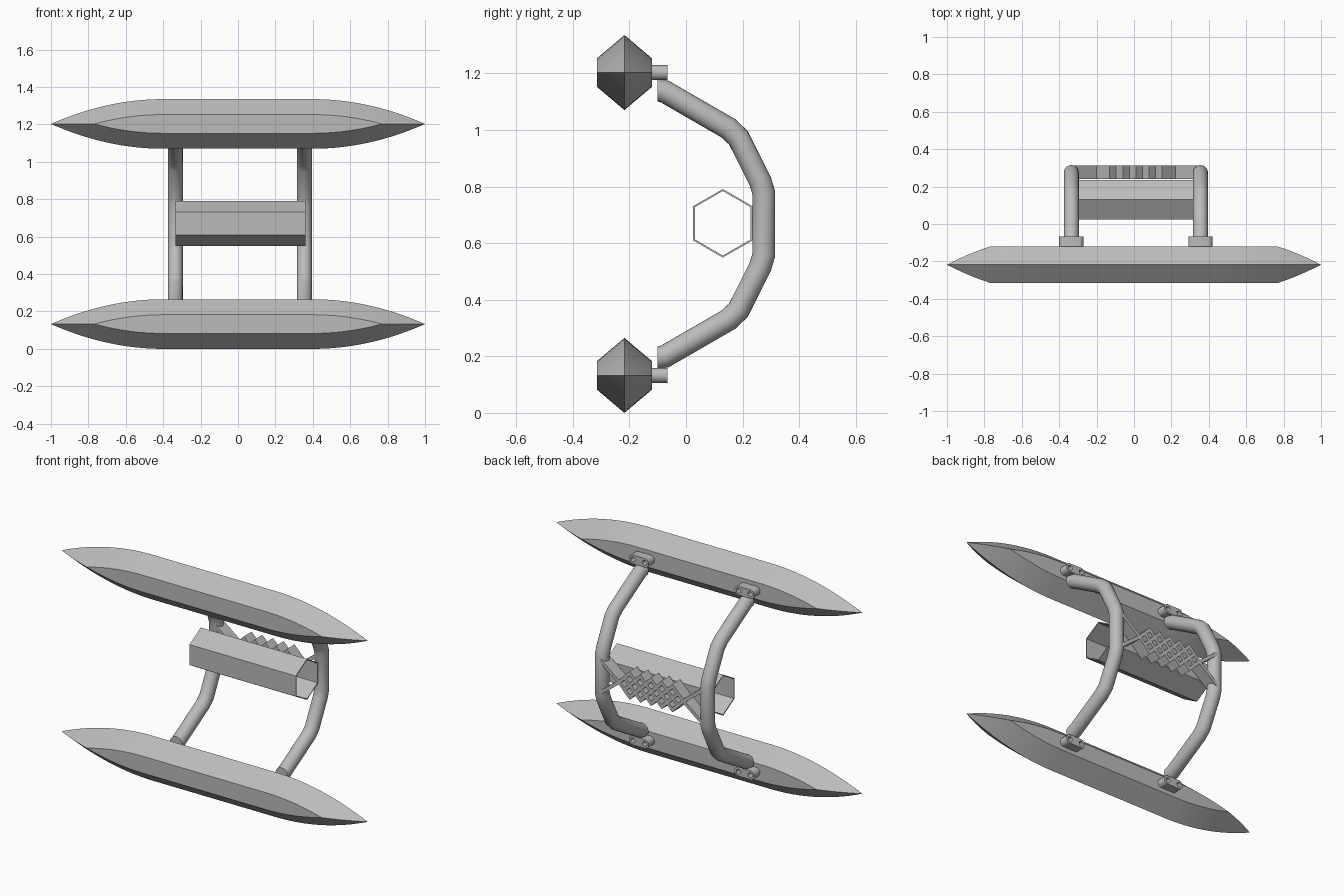
import bpy, bmesh, math
from mathutils import Vector, Matrix

if "Cube" in bpy.data.objects:
    bpy.data.objects.remove(bpy.data.objects["Cube"], do_unlink=True)

grey = bpy.data.materials.new("plain grey")
grey.use_nodes = True
grey.diffuse_color = (0.5, 0.5, 0.5, 1)
grey.node_tree.nodes["Principled BSDF"].inputs["Base Color"].default_value = (0.5, 0.5, 0.5, 1)

MID_Z = 0.6675
PIPE_X = (-0.335, 0.355)


def finish(name, bm, smooth=0):
    bmesh.ops.recalc_face_normals(bm, faces=bm.faces)
    mesh = bpy.data.meshes.new(name)
    bm.to_mesh(mesh)
    bm.free()
    mesh.materials.append(grey)
    ob = bpy.data.objects.new(name, mesh)
    bpy.context.collection.objects.link(ob)
    if smooth:
        bpy.ops.object.select_all(action='DESELECT')
        ob.select_set(True)
        bpy.context.view_layer.objects.active = ob
        bpy.ops.object.shade_smooth_by_angle(angle=math.radians(smooth))
    return ob


def loft(bm, rings, caps=True):
    """Skin a list of equally sized closed rings."""
    loops = [[bm.verts.new(p) for p in ring] for ring in rings]
    for a, b in zip(loops, loops[1:]):
        for i in range(len(a)):
            j = (i + 1) % len(a)
            bm.faces.new((a[i], a[j], b[j], b[i]))
    if caps:
        bm.faces.new(loops[0])
        bm.faces.new(loops[-1])


# Hulls: diamond section clipped by flat sides, tapering to a point at each end
def hull(name, zc):
    yc, half_h, half_w, slope = -0.2175, 0.1325, 0.0975, 0.846
    curve = [0.4 + 0.6 * i / 16 for i in range(17)] + [0.769]
    stations = sorted(curve + [-x for x in curve])
    rings = []
    for x in stations:
        t = (abs(x) - 0.4) / 0.6
        h = half_h * (1 - t * t)
        w = min(half_w, h / slope)
        s = max(0, h - slope * w)
        section = [(0, h), (w, s), (w, -s), (0, -h), (-w, -s), (-w, s)]
        rings.append([(x, yc + y, zc + z) for y, z in section])
    bm = bmesh.new()
    loft(bm, rings)
    bmesh.ops.remove_doubles(bm, verts=bm.verts, dist=0.0001)
    finish(name, bm, 20)


# Bent pipes: mitred tube following a path in the side plane
def pipe(name, x, sides=24, r=0.04):
    half = [(-0.10, 0.473), (-0.075, 0.468), (0.15, 0.338), (0.185, 0.305),
            (0.262, 0.152), (0.275, 0.11)]
    path = [Vector((y, z)) for y, z in half] + [Vector((y, -z)) for y, z in reversed(half)]
    rings = []
    for i, p in enumerate(path):
        if i == 0:
            n, k = Vector((0, 1)), 1
        elif i == len(path) - 1:
            n, k = Vector((0, 1)) * -1, 1
        else:
            a = (p - path[i - 1]).normalized()
            b = (path[i + 1] - p).normalized()
            t = (a + b).normalized()
            n, k = Vector((-t.y, t.x)), 1 / t.dot(a)
        ring = []
        for s in range(sides):
            ang = 2 * math.pi * s / sides
            q = p + n * (r * k * math.sin(ang))
            ring.append((x + r * math.cos(ang), q.x, MID_Z + q.y))
        rings.append(ring)
    bm = bmesh.new()
    loft(bm, rings)
    finish(name, bm, 40)


# Mounting brackets: rounded plates with two bolt holes
def bracket(name, x, z):
    r, off = 0.0265, 0.0385
    y0, y1 = -0.122, -0.066
    outline = []
    for s in range(24):
        ang = 2 * math.pi * (s + 0.5) / 24
        c = math.copysign(off, math.cos(ang))
        outline.append((x + c + r * math.cos(ang), z + r * math.sin(ang)))
    bm = bmesh.new()
    loft(bm, [[(px, y, pz) for px, pz in outline] for y in (y0, y1)])
    plate = finish(name, bm, 40)
    bm = bmesh.new()
    for side in (-1, 1):
        place = Matrix.Translation((x + side * off, y1, z)) @ Matrix.Rotation(math.pi / 2, 4, 'X')
        bmesh.ops.create_cone(bm, cap_ends=True, segments=20, radius1=0.014, radius2=0.014,
                              depth=0.06, matrix=place)
    cutter = finish(name + "_hole_cutter", bm)
    cutter.hide_render = True
    cutter.hide_set(True)
    mod = plate.modifiers.new("bolt_holes", 'BOOLEAN')
    mod.operation = 'DIFFERENCE'
    mod.object = cutter


for level, zc in (("lower", 0.1325), ("upper", 1.2025)):
    hull(level + "_hull", zc)
    for side, x in zip(("right", "left"), PIPE_X):
        bracket(f"{level}_{side}_bracket", x, zc)
for side, x in zip(("right", "left"), PIPE_X):
    pipe(side + "_pipe", x)

# Open hexagonal tube with thin walls
bm = bmesh.new()
hexes = []
for radius, ends in ((0.121, (-0.335, 0.36)), (0.114, (0.36, -0.335))):
    for x in ends:
        hexes.append([(x, 0.13 + radius * math.sin(a * math.pi / 3),
                       0.67 + radius * math.cos(a * math.pi / 3)) for a in range(6)])
loft(bm, hexes + [hexes[0]], caps=False)
bmesh.ops.remove_doubles(bm, verts=bm.verts, dist=0.0001)
finish("hexagonal_tube", bm)


# Lattice truss between the pipes
def bar(bm, a, b, width=0.02, depth=0.072, y=0.277):
    a, b = Vector(a), Vector(b)
    d = (b - a).normalized()
    a, b = a - d * width / 2, b + d * width / 2
    n = Vector((-d.y, d.x)) * width / 2
    corners = (a + n, b + n, b - n, a - n)
    loft(bm, [[(c.x, y + s * depth / 2, c.y) for c in corners] for s in (-1, 1)])


bm = bmesh.new()
cells, pitch = 6, 0.07
x0 = 0.01 - cells * pitch / 2
for m in range(cells + 1):
    low, high = max(-1, -m / 2), min(1, (cells - m) / 2)
    for flip in (-1, 1):
        bar(bm, (x0 + (m + low) * pitch, MID_Z + flip * low * pitch),
            (x0 + (m + high) * pitch, MID_Z + flip * high * pitch))
finish("lattice_truss", bm)

# V-shaped braces joining the truss to the pipes
bm = bmesh.new()
for apex, x in zip((x0, x0 + cells * pitch), PIPE_X):
    for flip in (-1, 1):
        bar(bm, (apex, MID_Z), (x, MID_Z + flip * 0.105))
finish("truss_end_braces", bm)
